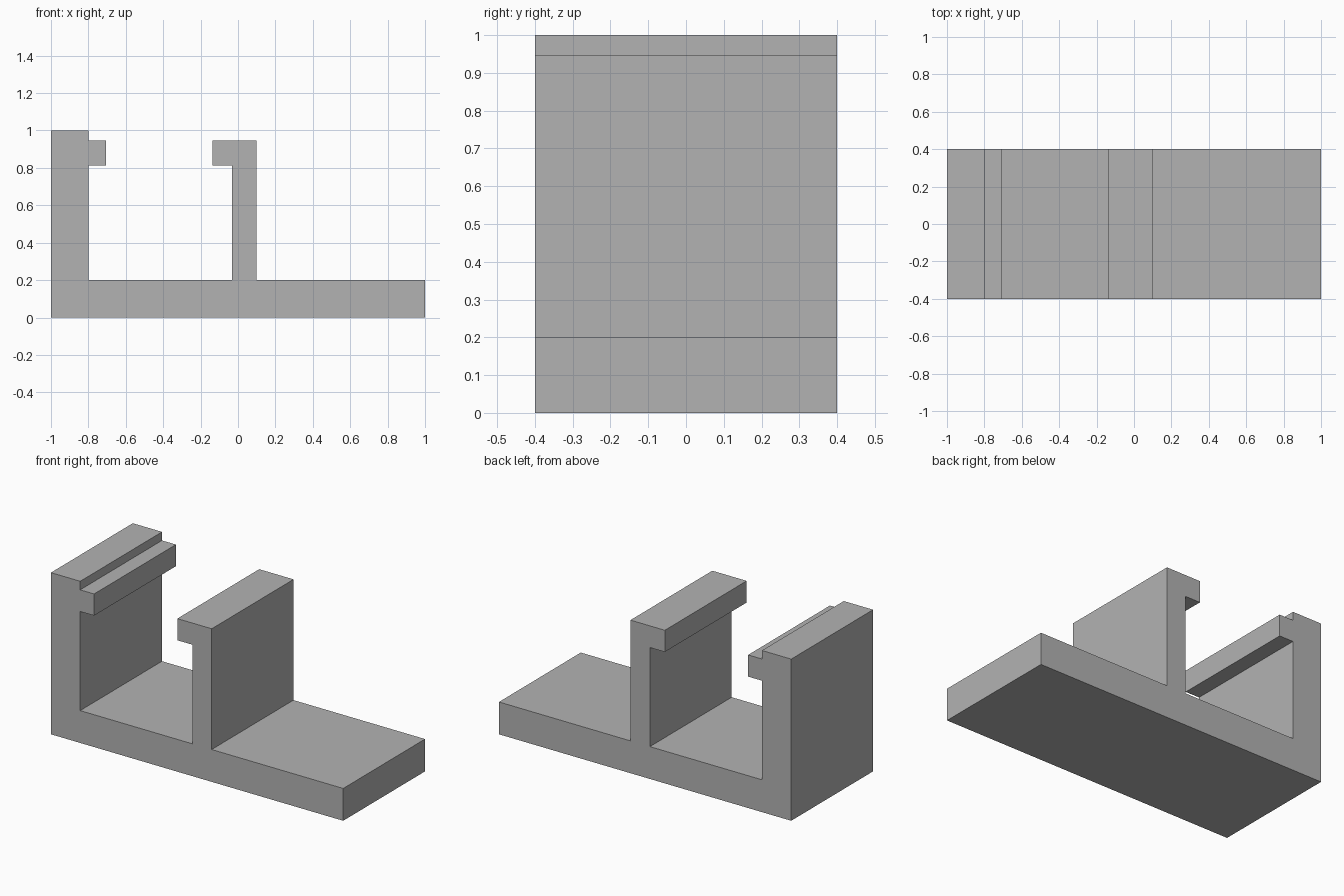
import bpy
import bmesh

if "Cube" in bpy.data.objects:
    bpy.data.objects.remove(bpy.data.objects["Cube"], do_unlink=True)

HALF_DEPTH = 0.4

# Plain grey material
grey = bpy.data.materials.new("plain grey")
grey.use_nodes = True
colour = (0.45, 0.45, 0.45, 1)
grey.diffuse_color = colour
grey.node_tree.nodes["Principled BSDF"].inputs["Base Color"].default_value = colour

# Side profile (x, z): base plate, tall hooked wall and short hooked wall
profile = [
    (-1, 0), (1, 0), (1, 0.2),
    (0.1, 0.2), (0.1, 0.947), (-0.135, 0.947), (-0.135, 0.813), (-0.033, 0.813), (-0.033, 0.2),
    (-0.8, 0.2), (-0.8, 0.813), (-0.705, 0.813), (-0.705, 0.947), (-0.8, 0.947),
    (-0.8, 1), (-1, 1),
]

# Extrude the profile from front to back
bm = bmesh.new()
front = bm.faces.new([bm.verts.new((x, -HALF_DEPTH, z)) for x, z in profile])
extruded = bmesh.ops.extrude_face_region(bm, geom=[front], use_keep_orig=True)
back_verts = [g for g in extruded["geom"] if isinstance(g, bmesh.types.BMVert)]
bmesh.ops.translate(bm, verts=back_verts, vec=(0, 2 * HALF_DEPTH, 0))
bmesh.ops.recalc_face_normals(bm, faces=bm.faces)

mesh = bpy.data.meshes.new("channel_bracket")
bm.to_mesh(mesh)
bm.free()
mesh.materials.append(grey)
bracket = bpy.data.objects.new("channel_bracket", mesh)
bpy.context.collection.objects.link(bracket)
